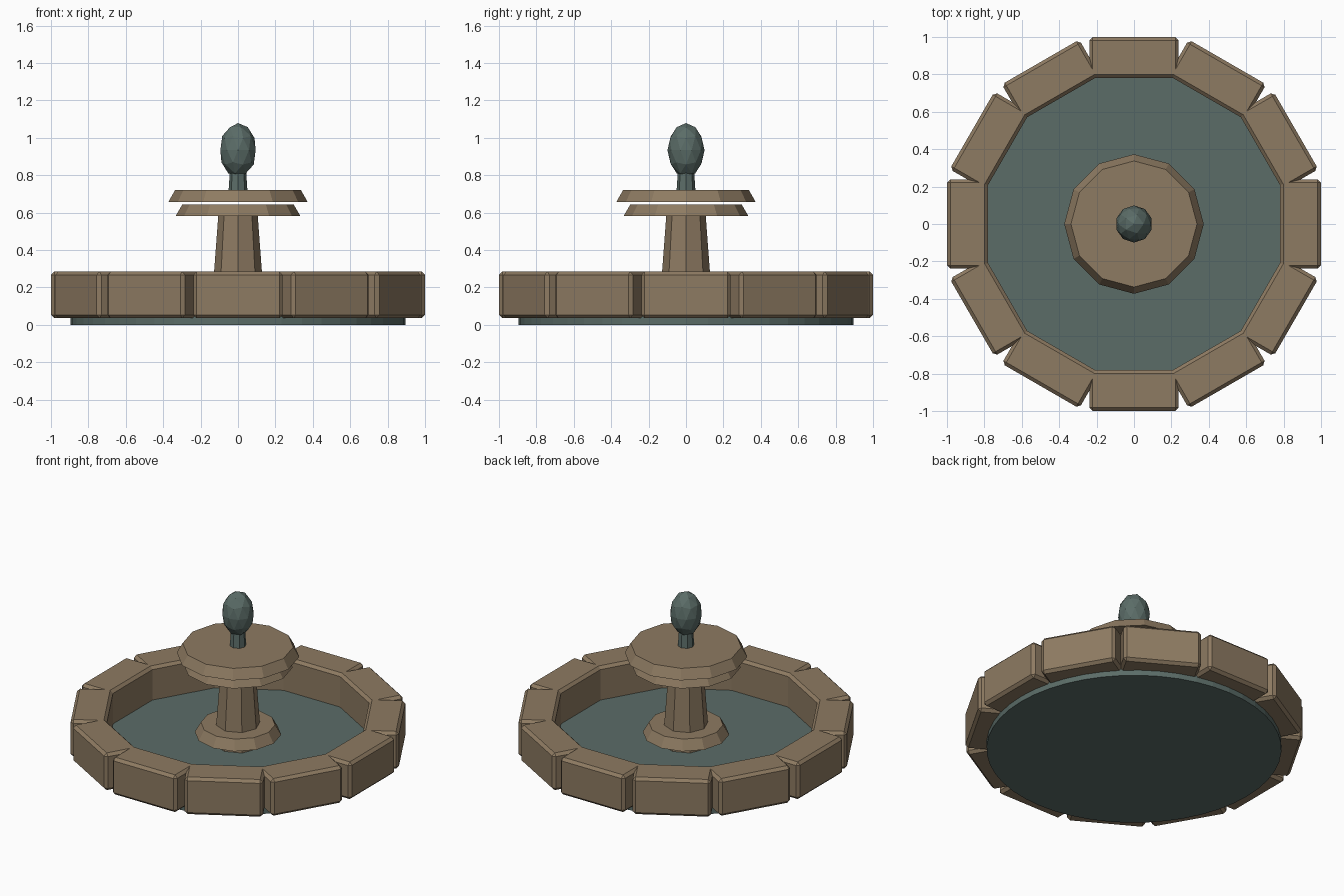
import bpy, bmesh, math
from mathutils import Matrix

if "Cube" in bpy.data.objects:
    bpy.data.objects.remove(bpy.data.objects["Cube"])


def material(name, rgb):
    m = bpy.data.materials.new(name)
    m.diffuse_color = (*rgb, 1)
    m.use_nodes = True
    m.node_tree.nodes["Principled BSDF"].inputs["Base Color"].default_value = m.diffuse_color
    return m


stone = material("warm stone", (0.27, 0.197, 0.122))
teal = material("dark teal", (0.104, 0.151, 0.137))


def finish(name, bm, mat):
    mesh = bpy.data.meshes.new(name)
    bm.to_mesh(mesh)
    bm.free()
    mesh.materials.append(mat)
    ob = bpy.data.objects.new(name, mesh)
    bpy.context.collection.objects.link(ob)
    return ob


def frustum(name, mat, sides, z0, z1, r0, r1):
    bm = bmesh.new()
    bmesh.ops.create_cone(bm, cap_ends=True, segments=sides, radius1=r0, radius2=r1,
                          depth=z1 - z0, matrix=Matrix.Translation((0, 0, (z0 + z1) / 2)))
    return finish(name, bm, mat)


# Ring of twelve bevelled stone blocks
INNER, OUTER, WIDTH, LOW, HIGH = 0.78, 1.0, 0.478, 0.036, 0.285
for i in range(12):
    bm = bmesh.new()
    bmesh.ops.create_cube(bm, size=1)
    bmesh.ops.scale(bm, vec=(OUTER - INNER, WIDTH, HIGH - LOW), verts=bm.verts)
    bmesh.ops.translate(bm, vec=((OUTER + INNER) / 2, 0, (HIGH + LOW) / 2), verts=bm.verts)
    bmesh.ops.bevel(bm, geom=bm.edges[:], offset=0.018, segments=1, affect='EDGES')
    bmesh.ops.rotate(bm, matrix=Matrix.Rotation(math.radians(30 * i), 3, 'Z'), verts=bm.verts)
    finish(f"wall_block_{i + 1}", bm, stone)

# Water and basin floor
frustum("water_disc", teal, 48, 0, 0.063, 0.895, 0.895)

# Central pedestal with its collar and two stacked bowl plates
frustum("pedestal", stone, 8, 0.055, 0.59, 0.145, 0.105)
frustum("base_collar", stone, 12, 0.13, 0.195, 0.263, 0.226)
frustum("lower_plate", stone, 12, 0.583, 0.645, 0.333, 0.297)
frustum("upper_plate", stone, 12, 0.656, 0.72, 0.373, 0.337)

# Finial on top
frustum("finial_stem", teal, 8, 0.71, 0.83, 0.051, 0.043)
bm = bmesh.new()
bmesh.ops.create_icosphere(bm, subdivisions=2, radius=1)
bmesh.ops.scale(bm, vec=(0.099, 0.099, 0.145), verts=bm.verts)
bmesh.ops.translate(bm, vec=(0, 0, 0.934), verts=bm.verts)
finish("finial_bulb", bm, teal)
